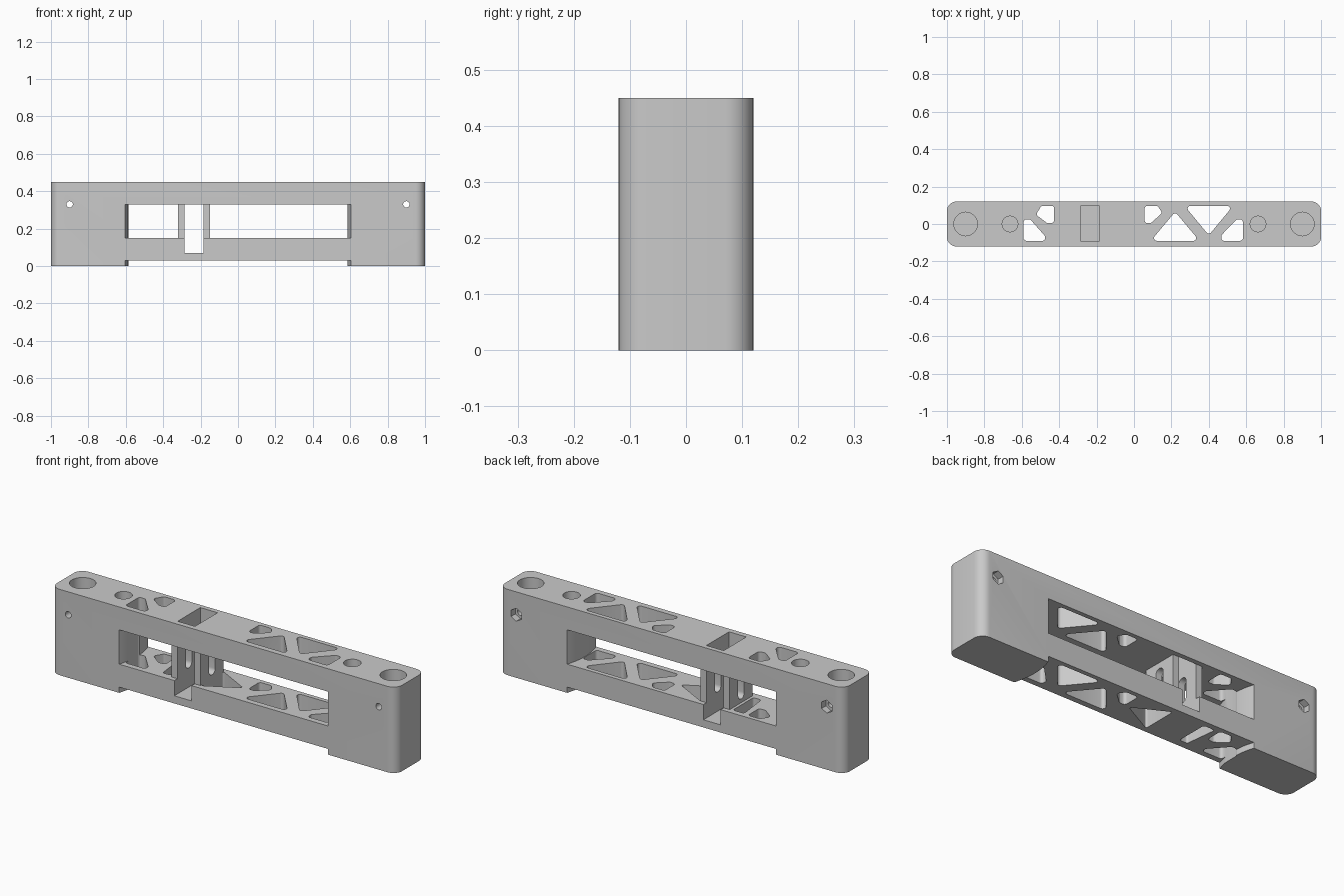
import bpy, bmesh, math
from mathutils import Vector

cube = bpy.data.objects.get("Cube")
if cube:
    bpy.data.objects.remove(cube, do_unlink=True)

grey = bpy.data.materials.new("plain_grey")
grey.use_nodes = True
colour = (0.59, 0.59, 0.59, 1)
grey.diffuse_color = colour
grey.node_tree.nodes["Principled BSDF"].inputs["Base Color"].default_value = colour


def circle(cx, cy, r, n=32, turn=0.0):
    return [(cx + r * math.cos(turn + math.tau * i / n),
             cy + r * math.sin(turn + math.tau * i / n)) for i in range(n)]


def rect(x0, x1, y0, y1):
    return [(x0, y0), (x1, y0), (x1, y1), (x0, y1)]


def rounded(points, r, steps=6):
    """Replace every corner of a convex outline with an arc."""
    out = []
    for i, p in enumerate(points):
        p = Vector(p)
        a = (Vector(points[i - 1]) - p).normalized()
        b = (Vector(points[(i + 1) % len(points)]) - p).normalized()
        half = math.acos(a.dot(b)) / 2
        centre = p + (a + b).normalized() * (r / math.sin(half))
        first = p + a * (r / math.tan(half)) - centre
        start = math.atan2(first.y, first.x)
        sweep = math.pi - 2 * half
        for k in range(steps + 1):
            t = start + sweep * k / steps
            out.append((centre.x + r * math.cos(t), centre.y + r * math.sin(t)))
    return out


def prism(name, outline, low, high, axis="z"):
    """Extrude a 2D outline along an axis."""
    place = {"x": lambda u, v, w: (w, u, v),
             "y": lambda u, v, w: (u, w, v),
             "z": lambda u, v, w: (u, v, w)}[axis]
    bm = bmesh.new()
    lower = [bm.verts.new(place(u, v, low)) for u, v in outline]
    upper = [bm.verts.new(place(u, v, high)) for u, v in outline]
    bm.faces.new(lower)
    bm.faces.new(upper)
    n = len(outline)
    for i in range(n):
        j = (i + 1) % n
        bm.faces.new((lower[i], lower[j], upper[j], upper[i]))
    bmesh.ops.recalc_face_normals(bm, faces=bm.faces)
    mesh = bpy.data.meshes.new(name)
    bm.to_mesh(mesh)
    bm.free()
    mesh.materials.append(grey)
    obj = bpy.data.objects.new(name, mesh)
    bpy.context.collection.objects.link(obj)
    return obj


# Main block with rounded upright corners
body = prism("bridge_body", rounded(rect(-1, 1, -0.12, 0.12), 0.05, 8), 0, 0.45)
bpy.ops.object.select_all(action="DESELECT")
bpy.context.view_layer.objects.active = body
body.select_set(True)


def combine(other, operation="DIFFERENCE"):
    mod = body.modifiers.new("combine", "BOOLEAN")
    mod.operation = operation
    mod.solver = "EXACT"
    mod.object = other
    bpy.ops.object.modifier_apply(modifier=mod.name)
    bpy.data.objects.remove(other, do_unlink=True)


def cut(*args):
    combine(prism("cutter", *args))


# Window and underside recess, whose ends are bowed posts
ys = [-0.13 + 0.26 * i / 16 for i in range(17)]
bow = [(0.585 + 0.02 * (y / 0.12) ** 2, y) for y in ys]
opening = bow + [(-x, y) for x, y in reversed(bow)]
cut(opening, 0.15, 0.33)
cut(opening, -0.1, 0.03)

# Lightening holes through the upper and lower rails
lattice = [
    [(-0.59, -0.09), (-0.475, -0.09), (-0.475, -0.065), (-0.555, 0.025), (-0.59, 0.025)],
    [(-0.525, 0.05), (-0.465, 0.005), (-0.427, 0.005), (-0.427, 0.097), (-0.495, 0.097)],
    [(0.057, 0.005), (0.09, 0.005), (0.152, 0.06), (0.125, 0.097), (0.057, 0.097)],
    [(0.09, -0.09), (0.35, -0.09), (0.22, 0.065)],
    [(0.27, 0.097), (0.40, -0.06), (0.53, 0.097)],
    [(0.467, -0.09), (0.582, -0.09), (0.582, 0.025), (0.55, 0.025), (0.467, -0.06)],
]
for outline in lattice:
    cut(rounded(outline, 0.015), -0.1, 0.6)

# Lower rail only: openings beside the uprights
cut(rounded([(-0.15, -0.095), (0.03, 0.0), (-0.15, 0.095)], 0.008), -0.1, 0.2)
cut(rounded([(-0.38, -0.08), (-0.335, -0.08), (-0.335, 0.09), (-0.40, 0.09)], 0.012), -0.1, 0.2)

# Two upright guide plates joining the rails
for x0, x1 in ((-0.32, -0.285), (-0.185, -0.15)):
    combine(prism("guide_plate", rect(x0, x1, -0.095, 0.095), 0.14, 0.34), "UNION")
cut(rounded(rect(-0.025, 0.025, 0.17, 0.30), 0.0245), -0.34, -0.13, "x")

# Channel between the plates: pocket from the top, gap through the lower rail
cut(rect(-0.285, -0.185, -0.092, 0.095), 0.25, 0.6)
cut(rect(-0.285, -0.185, -0.2, 0.2), 0.07, 0.26)

# Mounting holes, cross pins and hexagonal nut pockets at both ends
for side in (-1, 1):
    cut(circle(side * 0.9, 0, 0.063, 48), 0.10, 0.6)
    cut(circle(side * 0.663, 0, 0.042, 32), 0.10, 0.6)
    cut(circle(side * 0.9, 0.33, 0.017, 24), -0.2, 0.2, "y")
    cut(circle(side * 0.9, 0.33, 0.034, 6, math.pi / 6), 0.085, 0.2, "y")

bpy.ops.object.shade_smooth_by_angle(angle=math.radians(30))
